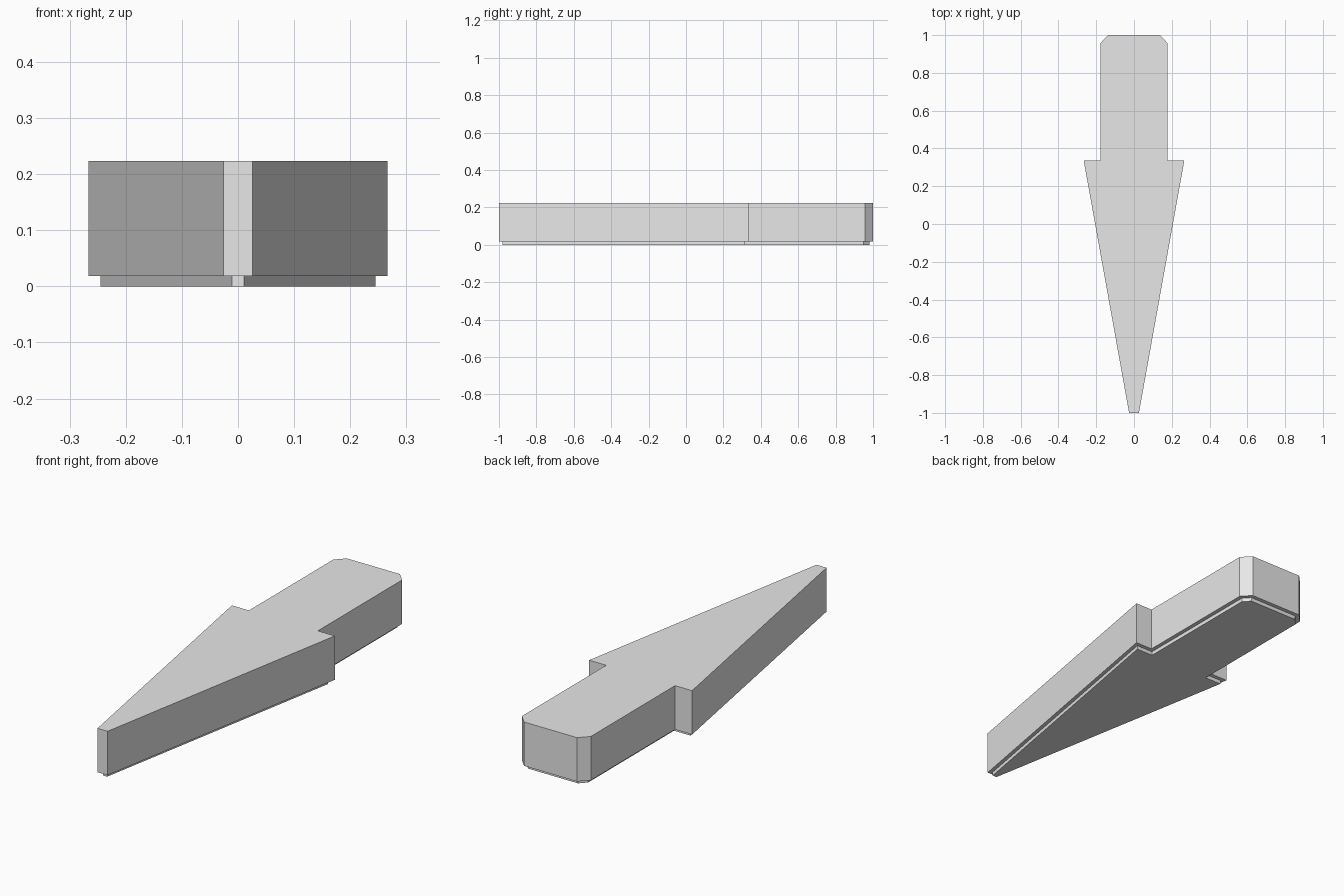
import bpy
import bmesh

if "Cube" in bpy.data.objects:
    bpy.data.objects.remove(bpy.data.objects["Cube"])

grey = bpy.data.materials.new("light grey")
grey.diffuse_color = (0.8, 0.8, 0.8, 1)
grey.use_nodes = True
grey.node_tree.nodes["Principled BSDF"].inputs["Base Color"].default_value = grey.diffuse_color


def prism(name, half, z0, z1):
    """Extrude a left-right symmetric outline, given by its right half, from z0 to z1."""
    outline = half + [(-x, y) for x, y in reversed(half)]
    bm = bmesh.new()
    base = bm.faces.new([bm.verts.new((x, y, z0)) for x, y in outline])
    top = bmesh.ops.extrude_face_region(bm, geom=[base])["geom"]
    bmesh.ops.translate(bm, vec=(0, 0, z1 - z0),
                        verts=[v for v in top if isinstance(v, bmesh.types.BMVert)])
    bmesh.ops.recalc_face_normals(bm, faces=bm.faces)
    mesh = bpy.data.meshes.new(name)
    bm.to_mesh(mesh)
    bm.free()
    mesh.materials.append(grey)
    obj = bpy.data.objects.new(name, mesh)
    bpy.context.collection.objects.link(obj)
    return obj


# Main body: tapered point, shoulders and chamfered shank
prism("arrow_body",
      [(0.026, -1), (0.266, 0.335), (0.178, 0.335), (0.178, 0.957), (0.137, 1)],
      0.018, 0.223)

# Thin inset base beneath the body
prism("inset_base",
      [(0.011, -0.982), (0.245, 0.316), (0.159, 0.316), (0.159, 0.949), (0.129, 0.981)],
      0, 0.018)
